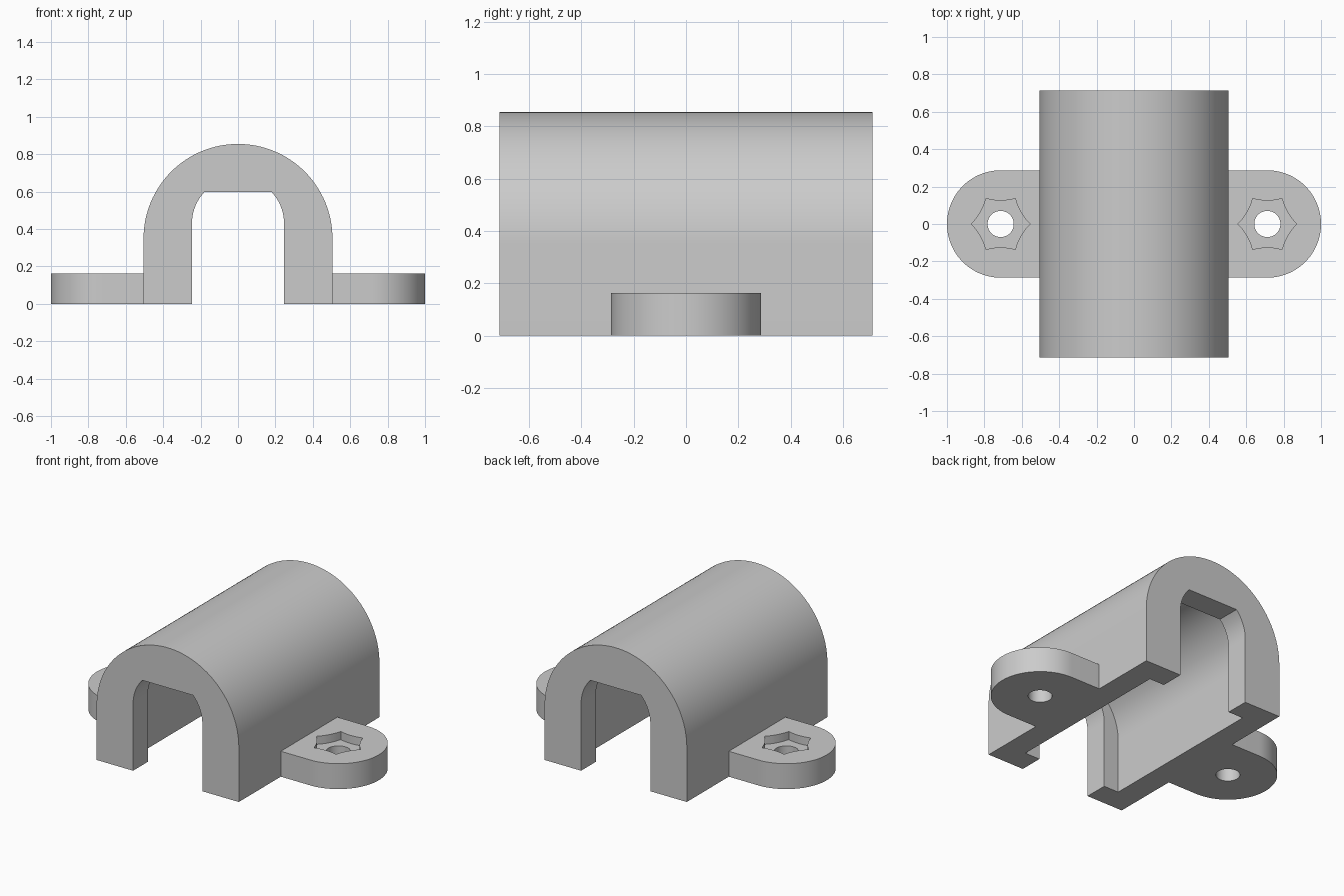
import bpy, bmesh
from math import sin, cos, pi, radians, acos
from mathutils import Matrix, Vector

if "Cube" in bpy.data.objects:
    bpy.data.objects.remove(bpy.data.objects["Cube"], do_unlink=True)

GREY = 0.6
mat = bpy.data.materials.new("plain grey")
mat.use_nodes = True
mat.diffuse_color = (GREY, GREY, GREY, 1)
mat.node_tree.nodes["Principled BSDF"].inputs["Base Color"].default_value = (GREY, GREY, GREY, 1)

# Main sizes
WIDTH, HALF_LENGTH, AXIS_Z = 0.505, 0.713, 0.35
CAVITY, CAVITY_HALF = 0.352, 0.563
MOUTH, MOUTH_TOP, MOUTH_AXIS = 0.246, 0.598, 0.43
TAB_X, TAB_R, TAB_H = 0.713, 0.287, 0.163
HOLE_R, NUT_R, NUT_SAG, NUT_DEPTH = 0.07, 0.157, 0.011, 0.052


def arc(r, start, end, steps, cx=0, cy=0):
    angles = [start + (end - start) * i / steps for i in range(steps + 1)]
    return [(cx + r * cos(a), cy + r * sin(a)) for a in angles]


def prism(name, points, low, high, along_y=False):
    """Extrude a closed outline along z, or along y when the outline lies in xz."""
    bm = bmesh.new()
    base = bm.faces.new([bm.verts.new((x, y, low)) for x, y in points])
    top = bmesh.ops.extrude_face_region(bm, geom=[base])["geom"]
    moved = [v for v in top if isinstance(v, bmesh.types.BMVert)]
    bmesh.ops.translate(bm, verts=moved, vec=(0, 0, high - low))
    if along_y:
        bmesh.ops.rotate(bm, verts=bm.verts, matrix=Matrix.Rotation(pi / 2, 3, "X"))
    bmesh.ops.recalc_face_normals(bm, faces=bm.faces)
    mesh = bpy.data.meshes.new(name)
    bm.to_mesh(mesh)
    bm.free()
    mesh.materials.append(mat)
    obj = bpy.data.objects.new(name, mesh)
    bpy.context.collection.objects.link(obj)
    return obj


def select(obj):
    bpy.ops.object.select_all(action="DESELECT")
    obj.select_set(True)
    bpy.context.view_layer.objects.active = obj


def carve(obj, cutters):
    for cutter in cutters:
        cutter.hide_render = True
        mod = obj.modifiers.new("cut", "BOOLEAN")
        mod.operation, mod.solver, mod.object = "DIFFERENCE", "EXACT", cutter
        select(obj)
        bpy.ops.object.modifier_apply(modifier=mod.name)
        bpy.data.objects.remove(cutter, do_unlink=True)
    bpy.ops.object.shade_smooth_by_angle(angle=radians(25))


def arch(half, bottom):
    return [(half, bottom)] + arc(half, 0, pi, 64, cy=AXIS_Z) + [(-half, bottom)]


def hollow_hexagon(cx):
    """Hexagon whose sides bow gently inwards."""
    corners = [Vector(p) for p in arc(NUT_R, 0, 2 * pi, 6)]
    points = []
    for a, b in zip(corners, corners[1:]):
        inward = -(a + b).normalized()
        for i in range(6):
            t = i / 6
            p = a.lerp(b, t) + inward * NUT_SAG * 4 * t * (1 - t)
            points.append((cx + p.x, p.y))
    return points


# Arched cover with a wider cavity between two end walls
cover = prism("arched_cover", arch(WIDTH, 0), -HALF_LENGTH, HALF_LENGTH, True)
cavity = prism("cavity_cutter", arch(CAVITY, -0.1), -CAVITY_HALF, CAVITY_HALF, True)

# Flat-topped mouth through both end walls
corner = acos(0.18 / MOUTH)
right_side = [(MOUTH, -0.1)] + arc(MOUTH, 0, corner, 16, cy=MOUTH_AXIS)
right_side[-1] = (right_side[-1][0], MOUTH_TOP)
outline = right_side + [(-x, z) for x, z in reversed(right_side)]
mouth = prism("mouth_cutter", outline, -1, 1, True)
carve(cover, [cavity, mouth])

# Screw tabs with a through hole and a hollow-sided nut recess
for name, side in (("left_tab", 1), ("right_tab", -1)):
    shape = [(WIDTH, -TAB_R)] + arc(TAB_R, -pi / 2, pi / 2, 48, cx=TAB_X) + [(WIDTH, TAB_R)]
    tab = prism(name, [(side * x, y) for x, y in shape], 0, TAB_H)
    cx = side * TAB_X
    hole = prism("hole_cutter", arc(HOLE_R, 0, 2 * pi, 48, cx=cx)[:-1], -0.1, 0.3)
    nut = prism("nut_cutter", hollow_hexagon(cx), TAB_H - NUT_DEPTH, 0.3)
    carve(tab, [hole, nut])
